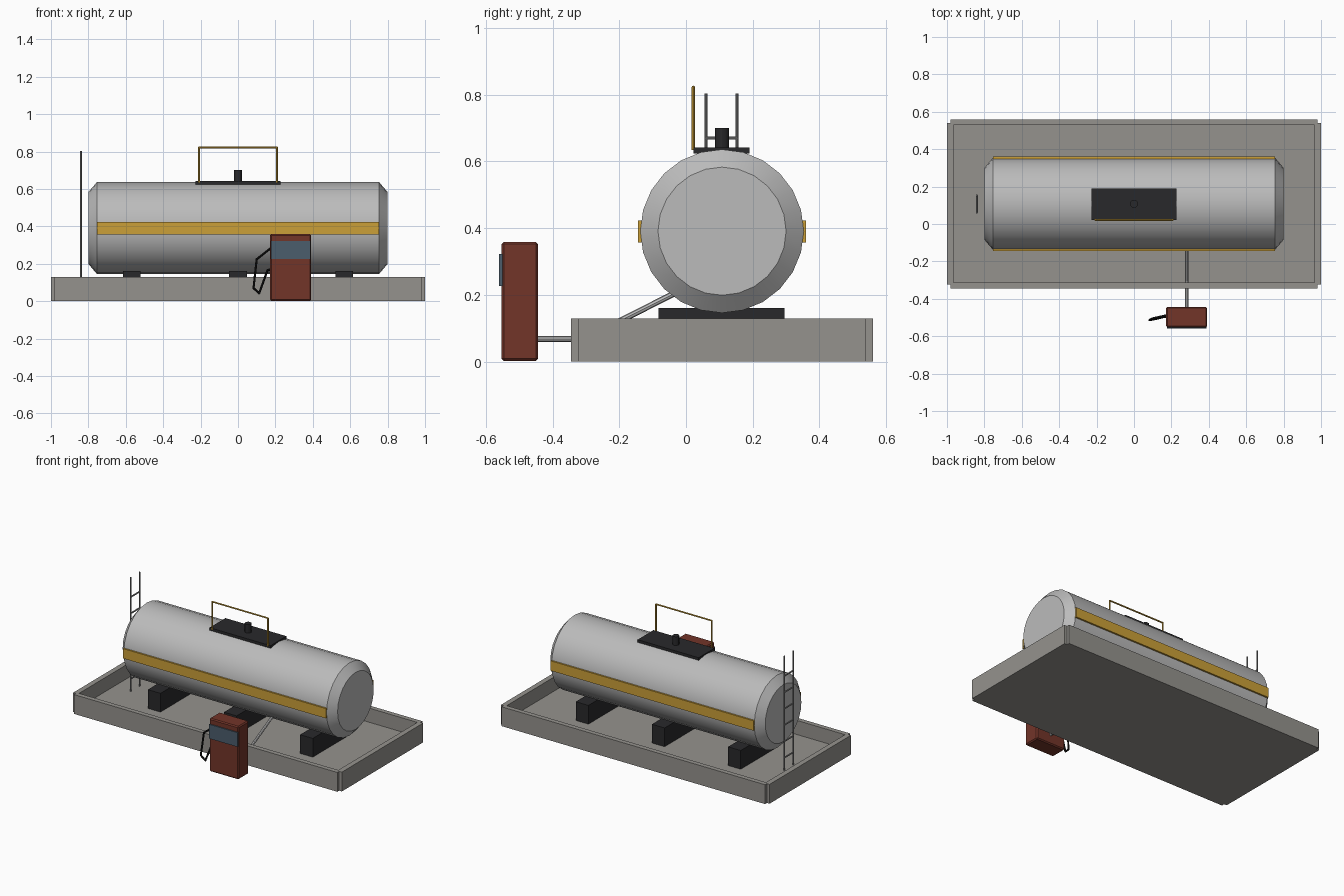
import bpy, bmesh, math
from mathutils import Vector

if "Cube" in bpy.data.objects:
    bpy.data.objects.remove(bpy.data.objects["Cube"])


def material(name, rgb):
    m = bpy.data.materials.new(name)
    m.diffuse_color = (*rgb, 1)
    m.use_nodes = True
    m.node_tree.nodes["Principled BSDF"].inputs["Base Color"].default_value = m.diffuse_color
    return m


CONCRETE = material("concrete", (0.30, 0.29, 0.27))
GOLD = material("gold", (0.60, 0.35, 0.04))
RED = material("red", (0.17, 0.035, 0.022))
DARK = material("dark", (0.022, 0.022, 0.024))
GLASS = material("blue_glass", (0.07, 0.11, 0.15))
STEEL = material("steel", (0.50, 0.50, 0.50))
PIPE = material("pipe_grey", (0.25, 0.25, 0.25))
BLACK = material("black", (0.008, 0.008, 0.008))


def finish(name, bm, mat, smooth=False):
    bmesh.ops.recalc_face_normals(bm, faces=bm.faces[:])
    me = bpy.data.meshes.new(name)
    bm.to_mesh(me)
    bm.free()
    ob = bpy.data.objects.new(name, me)
    bpy.context.collection.objects.link(ob)
    me.materials.append(mat)
    if smooth:
        bpy.ops.object.select_all(action='DESELECT')
        ob.select_set(True)
        bpy.context.view_layer.objects.active = ob
        bpy.ops.object.shade_smooth_by_angle(angle=math.radians(30))
    return ob


def box(name, lo, hi, mat, bevel=0):
    bm = bmesh.new()
    bmesh.ops.create_cube(bm, size=1)
    for v in bm.verts:
        v.co = [(a + b) / 2 + c * (b - a) for a, b, c in zip(lo, hi, v.co)]
    if bevel:
        bmesh.ops.bevel(bm, geom=bm.edges[:], offset=bevel, segments=1, affect='EDGES')
    return finish(name, bm, mat)


def tube(name, paths, r, mat, sides=8):
    """Straight rods along each polyline, with ball joints at the bends."""
    bm = bmesh.new()
    for path in paths:
        pts = [Vector(p) for p in path]
        for a, b in zip(pts, pts[1:]):
            d = b - a
            rod = bmesh.ops.create_cone(bm, cap_ends=True, segments=sides, radius1=r,
                                        radius2=r, depth=d.length)["verts"]
            bmesh.ops.rotate(bm, verts=rod, matrix=d.to_track_quat('Z', 'Y').to_matrix())
            bmesh.ops.translate(bm, verts=rod, vec=(a + b) / 2)
        for p in pts[1:-1]:
            ball = bmesh.ops.create_uvsphere(bm, u_segments=sides, v_segments=6, radius=r)["verts"]
            bmesh.ops.translate(bm, verts=ball, vec=p)
    return finish(name, bm, mat, True)


# containment tray: notched outline, raised walls around a sunken floor
CY = 0.108
X, Y, N, FLOOR, TOP = 1.0, 0.452, 0.02, 0.035, 0.13
quarter = [(X, Y - N), (X - N, Y - N), (X - N, Y)]
outer = (quarter + [(-x, y) for x, y in reversed(quarter)]
         + [(-x, -y) for x, y in quarter] + [(x, -y) for x, y in reversed(quarter)])
IX, IY = 0.965, 0.42
corner = [(IX, IY), (-IX, IY), (-IX, -IY), (IX, -IY)]
inner = [corner[i // 3] for i in range(12)]
bm = bmesh.new()
rings = [[bm.verts.new((x, y + CY, z)) for x, y in outline]
         for outline, z in ((outer, 0), (outer, TOP), (inner, TOP), (inner, FLOOR))]
for a, b in zip(rings, rings[1:]):
    for i in range(12):
        j = (i + 1) % 12
        bm.faces.new((a[i], a[j], b[j], b[i]))
bm.faces.new(rings[0])
bm.faces.new(rings[3])
bmesh.ops.remove_doubles(bm, verts=bm.verts[:], dist=1e-5)
finish("containment_tray", bm, CONCRETE)

# tank shell: bevelled-end cylinder lying along x
TZ, R = 0.391, 0.245
bm = bmesh.new()
loops = []
for x, r in ((-0.8, 0.192), (-0.755, R), (0.755, R), (0.8, 0.192)):
    loops.append([bm.verts.new((x, CY + r * math.cos(t * math.tau / 24),
                                TZ + r * math.sin(t * math.tau / 24))) for t in range(24)])
for a, b in zip(loops, loops[1:]):
    for i in range(24):
        j = (i + 1) % 24
        bm.faces.new((a[i], a[j], b[j], b[i]))
bm.faces.new(loops[0])
bm.faces.new(loops[-1])
finish("tank_shell", bm, STEEL, True)

# stripes on both flanks
for side, label in ((-1, "front"), (1, "back")):
    ys = sorted((CY + side * 0.236, CY + side * 0.252))
    box(f"{label}_stripe", (-0.755, ys[0], 0.357), (0.755, ys[1], 0.423), GOLD)

# saddles under the tank
for i, x in enumerate((-0.567, 0, 0.567)):
    box(f"saddle_{i + 1}", (x - 0.047, -0.082, FLOOR - 0.01), (x + 0.047, 0.295, 0.161), DARK)

# top platform, vent and guard rail
box("top_platform", (-0.227, 0.022, 0.624), (0.227, 0.19, 0.642), DARK)
tube("vent", [[(0, CY, 0.63), (0, CY, 0.70)]], 0.021, DARK, 12)
tube("guard_rail", [[(-0.208, 0.022, 0.635), (-0.208, 0.022, 0.822),
                     (0.208, 0.022, 0.822), (0.208, 0.022, 0.635)]], 0.005, GOLD)

# ladder at the left end
L = (0.06, 0.153)
tube("ladder", [[(-0.84, y, FLOOR), (-0.84, y, 0.803)] for y in L]
     + [[(-0.84, L[0], z), (-0.84, L[1], z)] for z in (0.12 + 0.11 * k for k in range(6))],
     0.005, PIPE)

# fuel pipe from tank to pump
tube("fuel_pipe", [[(0.283, -0.46, 0.068), (0.283, -0.305, 0.068), (0.283, 0.0, 0.222)]],
     0.009, STEEL)

# pump cabinet, display and hose
box("pump_cabinet", (0.172, -0.553, 0.002), (0.391, -0.443, 0.359), RED, 0.007)
box("pump_display", (0.176, -0.56, 0.226), (0.387, -0.548, 0.322), GLASS)
tube("pump_hose", [[(0.176, -0.488, 0.284), (0.10, -0.505, 0.224), (0.083, -0.514, 0.07),
                    (0.113, -0.508, 0.042), (0.158, -0.497, 0.166), (0.176, -0.495, 0.17)]],
     0.006, BLACK)
